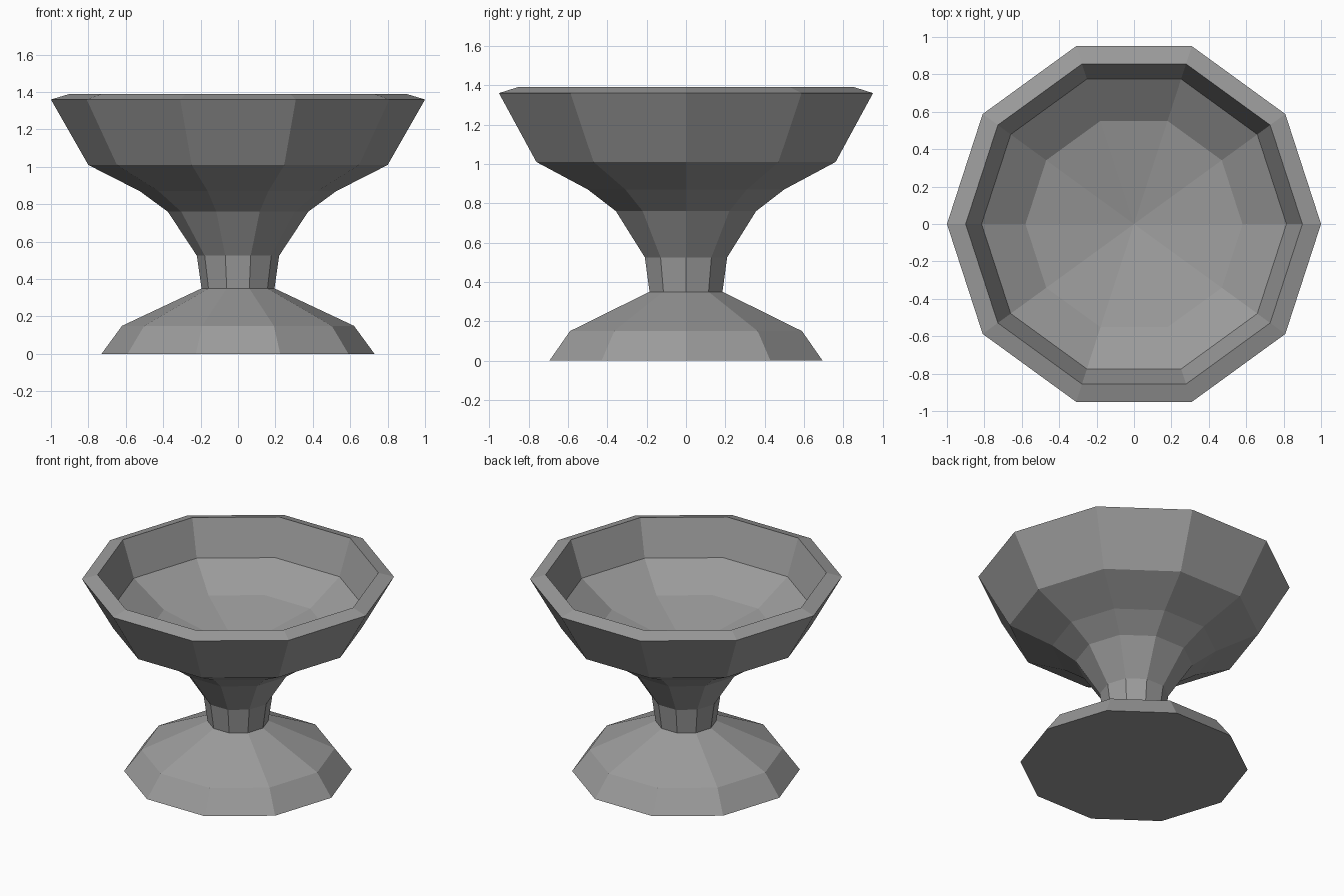
import bpy, bmesh, math

if "Cube" in bpy.data.objects:
    bpy.data.objects.remove(bpy.data.objects["Cube"])

SIDES = 10

stone = bpy.data.materials.new("grey_stone")
stone.diffuse_color = (0.33, 0.33, 0.33, 1.0)
stone.use_nodes = True
stone.node_tree.nodes["Principled BSDF"].inputs["Base Color"].default_value = stone.diffuse_color


def lathe(name, profile):
    """Turn an (r, z) profile, listed from underside to inside, into a ten-sided solid."""
    bm = bmesh.new()
    rings = []
    for r, z in profile:
        if r == 0:
            rings.append([bm.verts.new((0, 0, z))] * SIDES)
        else:
            rings.append([bm.verts.new((r * math.cos(math.tau * i / SIDES),
                                        r * math.sin(math.tau * i / SIDES), z))
                          for i in range(SIDES)])
    for low, high in zip(rings, rings[1:]):
        for i in range(SIDES):
            j = (i + 1) % SIDES
            corners = dict.fromkeys((low[i], low[j], high[j], high[i]))
            bm.faces.new(list(corners))
    mesh = bpy.data.meshes.new(name)
    bm.to_mesh(mesh)
    bm.free()
    mesh.materials.append(stone)
    obj = bpy.data.objects.new(name, mesh)
    bpy.context.collection.objects.link(obj)
    return obj


# Flared foot with a flat underside
lathe("foot", [(0, 0), (0.73, 0), (0.62, 0.15), (0.195, 0.35)])

# Short narrow stem
lathe("stem", [(0.195, 0.35), (0.22, 0.525)])

# Bowl: outer flare, sloped rim, then inner wall down to the shallow floor
lathe("bowl", [(0.22, 0.525), (0.375, 0.76), (0.525, 0.87), (0.80, 1.01),
               (1.0, 1.36), (0.90, 1.39),
               (0.815, 1.14), (0.58, 0.98), (0, 0.86)])
